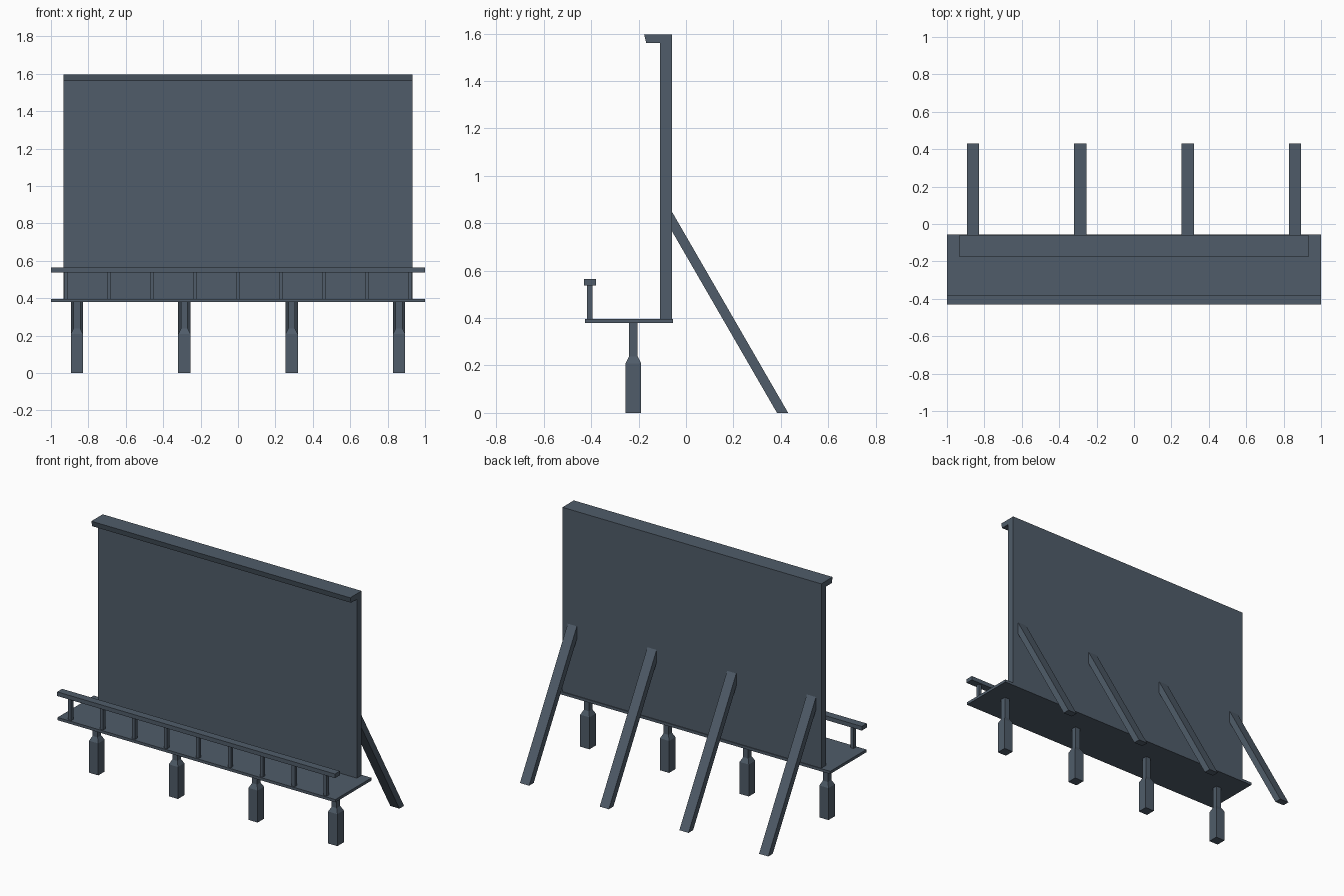
import bpy

if "Cube" in bpy.data.objects:
    bpy.data.objects.remove(bpy.data.objects["Cube"])

slate = bpy.data.materials.new("slate_grey")
slate.diffuse_color = (0.08, 0.108, 0.143, 1)
slate.use_nodes = True
slate.node_tree.nodes["Principled BSDF"].inputs["Base Color"].default_value = slate.diffuse_color


def make(name, verts, faces):
    me = bpy.data.meshes.new(name)
    me.from_pydata(verts, [], faces)
    me.materials.append(slate)
    ob = bpy.data.objects.new(name, me)
    bpy.context.collection.objects.link(ob)
    return ob


def extrude_x(name, profile, x0, x1):
    """Extrude a (y, z) profile, given counter-clockwise seen from +x."""
    n = len(profile)
    verts = [(x, y, z) for x in (x0, x1) for y, z in profile]
    faces = [tuple(reversed(range(n))), tuple(range(n, 2 * n))]
    faces += [(i, (i + 1) % n, n + (i + 1) % n, n + i) for i in range(n)]
    return make(name, verts, faces)


def box(name, x0, x1, y0, y1, z0, z1):
    return extrude_x(name, [(y0, z0), (y1, z0), (y1, z1), (y0, z1)], x0, x1)


def square_column(name, x, y, rings):
    """Stack square rings given as (half width, z)."""
    verts = [(x + sx * h, y + sy * h, z) for h, z in rings
             for sx, sy in ((-1, -1), (1, -1), (1, 1), (-1, 1))]
    faces = [(3, 2, 1, 0)]
    for r in range(len(rings) - 1):
        a = 4 * r
        faces += [(a + i, a + (i + 1) % 4, a + 4 + (i + 1) % 4, a + 4 + i)
                  for i in range(4)]
    t = 4 * (len(rings) - 1)
    faces.append((t, t + 1, t + 2, t + 3))
    return make(name, verts, faces)


# Display panel with overhanging hood
extrude_x("display_panel", [(-0.109, 0.395), (-0.06, 0.395), (-0.06, 1.597),
                            (-0.177, 1.597), (-0.168, 1.561), (-0.109, 1.561)],
          -0.932, 0.932)

# Walkway and handrail
box("walkway", -1, 1, -0.427, -0.055, 0.379, 0.397)
box("handrail", -1, 1, -0.431, -0.38, 0.538, 0.565)
for i in range(9):
    x = -0.92 + 0.23 * i
    box("rail_post", x - 0.011, x + 0.011, -0.417, -0.394, 0.397, 0.538)

# Stepped legs and rear braces
for i in range(4):
    x = -0.861 + 0.574 * i
    square_column("leg", x, -0.222,
                  [(0.033, 0), (0.033, 0.208), (0.018, 0.238), (0.018, 0.38)])
    extrude_x("rear_brace", [(-0.06, 0.768), (0.384, 0), (0.431, 0),
                             (-0.06, 0.85)], x - 0.033, x + 0.033)
